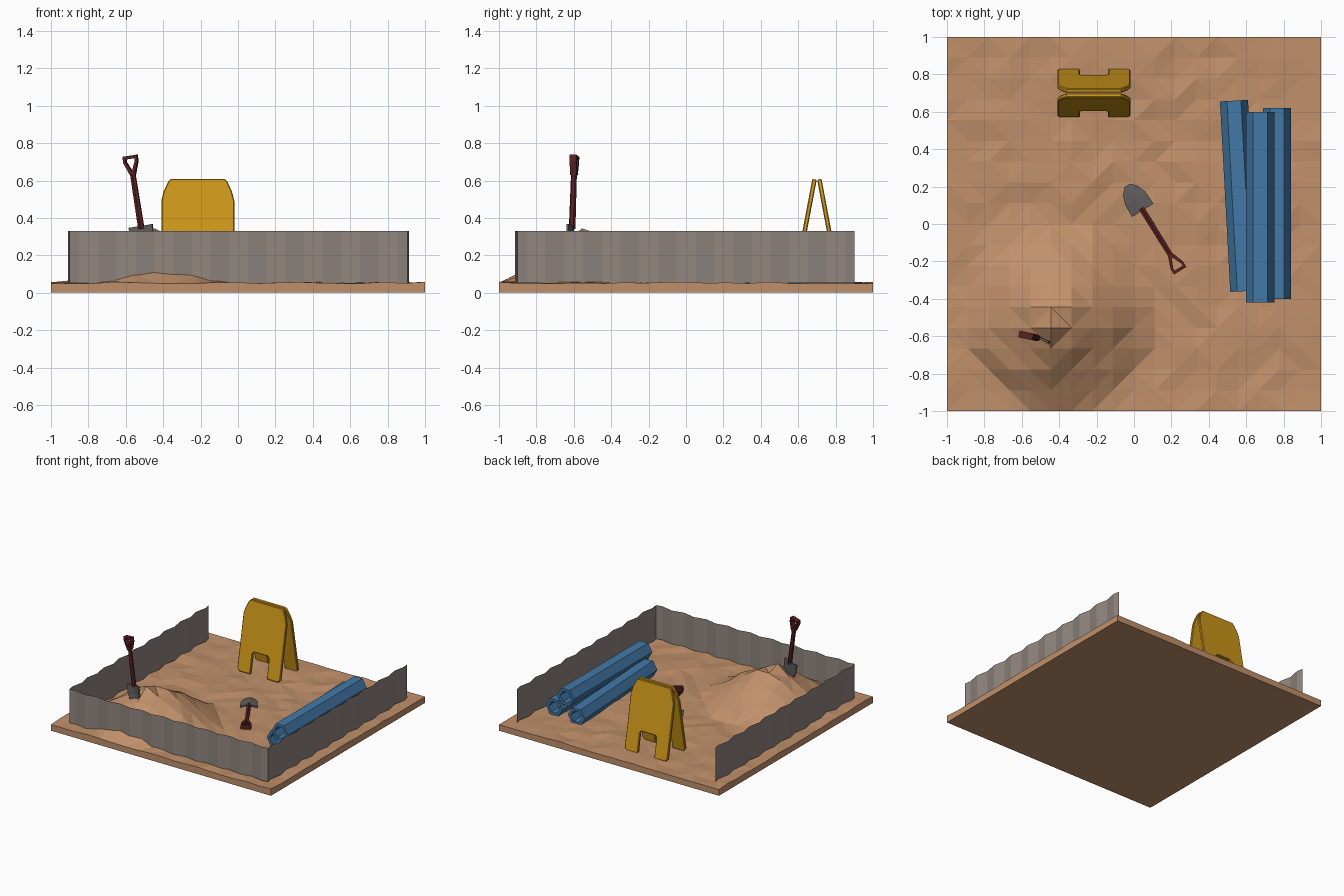
import bpy, bmesh, math, random
from mathutils import Matrix, Vector

if "Cube" in bpy.data.objects:
    bpy.data.objects.remove(bpy.data.objects["Cube"])

random.seed(4)


def material(name, rgb):
    m = bpy.data.materials.new(name)
    m.diffuse_color = (*rgb, 1)
    m.use_nodes = True
    m.node_tree.nodes["Principled BSDF"].inputs["Base Color"].default_value = m.diffuse_color
    return m


SOIL = material("soil", (0.53, 0.28, 0.145))
SHEET = material("sheet_metal", (0.28, 0.235, 0.21))
YELLOW = material("yellow", (0.62, 0.31, 0.01))
BLUE = material("blue", (0.055, 0.19, 0.39))
RED = material("dark_red", (0.1, 0.015, 0.015))
STEEL = material("steel", (0.12, 0.11, 0.11))


def finish(name, bm, mat, matrix=Matrix()):
    bmesh.ops.recalc_face_normals(bm, faces=bm.faces)
    me = bpy.data.meshes.new(name)
    bm.to_mesh(me)
    bm.free()
    me.materials.append(mat)
    ob = bpy.data.objects.new(name, me)
    ob.matrix_world = matrix
    bpy.context.collection.objects.link(ob)
    return ob


def prism(bm, outline, depth):
    """Extrude an (x, z) outline along y, centred."""
    f = bm.faces.new([bm.verts.new((x, -depth / 2, z)) for x, z in outline])
    new = bmesh.ops.extrude_face_region(bm, geom=[f])["geom"]
    bmesh.ops.translate(bm, vec=(0, depth, 0),
                        verts=[v for v in new if isinstance(v, bmesh.types.BMVert)])


def ring(bm, outer, inner, depth):
    """Hollow prism along y between two (x, z) outlines."""
    loops = [[bm.verts.new((x, y, z)) for x, z in pts]
             for pts, y in ((outer, -depth / 2), (outer, depth / 2),
                            (inner, depth / 2), (inner, -depth / 2))]
    n = len(outer)
    for k in range(4):
        a, b = loops[k], loops[(k + 1) % 4]
        for i in range(n):
            j = (i + 1) % n
            bm.faces.new((a[i], a[j], b[j], b[i]))


# Ground slab with rough top and a dirt mound
bm = bmesh.new()
bmesh.ops.create_grid(bm, x_segments=18, y_segments=18, size=1)
for v in bm.verts:
    edge = max(abs(v.co.x), abs(v.co.y)) > 0.99
    r = math.hypot(v.co.x + 0.41, v.co.y + 0.5)
    f = max(0, min(1, 1.1 * (1 - r / 0.5)))
    v.co.z = 0.053 + random.uniform(-0.012, 0.006) + f * (0.28 + random.uniform(-0.02, 0.02))
    if edge:
        v.co.z = max(v.co.z, 0.05) if f == 0 else 0.058
bmesh.ops.triangulate(bm, faces=bm.faces)
rim = [e for e in bm.edges if e.is_boundary]
new = bmesh.ops.extrude_edge_only(bm, edges=rim)["geom"]
for v in new:
    if isinstance(v, bmesh.types.BMVert):
        v.co.z = 0
bmesh.ops.contextual_create(bm, geom=[e for e in new if isinstance(e, bmesh.types.BMEdge)])
finish("ground", bm, SOIL)


# Corrugated sheet fence on three sides
def fence(name, start, end):
    a, b = Vector(start), Vector(end)
    side = Vector((-(b - a).y, (b - a).x)).normalized()
    bm = bmesh.new()
    prev = None
    for i in range(37):
        p = a.lerp(b, i / 36) + side * 0.01 * math.sin(i * math.pi / 2)
        cur = [bm.verts.new((p.x, p.y, z)) for z in (0.053, 0.33)]
        if prev:
            bm.faces.new((prev[0], cur[0], cur[1], prev[1]))
        prev = cur
    finish(name, bm, SHEET)


fence("fence_left", (-0.9, 0.9), (-0.9, -0.9))
fence("fence_front", (-0.9, -0.903), (0.905, -0.903))
fence("fence_right", (0.905, -0.9), (0.905, 0.9))

# Folding warning board: two leaning panels with a notch between the feet
half = [(0.065, 0.0), (0.175, 0.0), (0.195, 0.02), (0.195, 0.45), (0.182, 0.5),
        (0.16, 0.55), (0.145, 0.567)]
notch = [(0.062, 0.175), (0.075, 0.16)]
right = notch + half[:1] + half[1:]
right[2] = (0.075, 0.0)
outline = right + [(-x, z) for x, z in reversed(right)]
for name, y, tilt in (("board_front", 0.582, -10.7), ("board_back", 0.818, 10.7)):
    bm = bmesh.new()
    prism(bm, outline, 0.024)
    ob = finish(name, bm, YELLOW, Matrix.Translation((-0.215, y, 0.05))
                @ Matrix.Rotation(math.radians(tilt), 4, 'X'))
    bev = ob.modifiers.new("bevel", 'BEVEL')
    bev.width, bev.segments = 0.005, 1
    bev.limit_method, bev.angle_limit = 'ANGLE', math.radians(60)


# Stack of hexagonal pipes
def hexagon(r):
    return [(r * math.cos(i * math.pi / 3), r * math.sin(i * math.pi / 3)) for i in range(6)]


for name, loc, turn in (("pipe_left", (0.562, 0.15, 0.109), 3.1),
                        ("pipe_right", (0.765, 0.11, 0.109), 0),
                        ("pipe_top", (0.675, 0.09, 0.21), 0)):
    bm = bmesh.new()
    ring(bm, hexagon(0.075), hexagon(0.05), 1.02)
    finish(name, bm, BLUE, Matrix.Translation(loc)
           @ Matrix.Rotation(math.radians(turn), 4, 'Z'))


# Shovel: tip at the origin, handle along +z
def shovel(prefix, matrix):
    bm = bmesh.new()
    rows = [[bm.verts.new((s * w, 0.016 * (1 - abs(s)) * k, z)) for s in (-1, 0, 1)]
            for z, w, k in ((0, 0.016, 0), (0.03, 0.045, 0.6), (0.08, 0.063, 1), (0.155, 0.066, 1))]
    for a, b in zip(rows, rows[1:]):
        for i in (0, 1):
            bm.faces.new((a[i], a[i + 1], b[i + 1], b[i]))
    ob = finish(prefix + "_blade", bm, STEEL, matrix)
    sol = ob.modifiers.new("thickness", 'SOLIDIFY')
    sol.thickness, sol.offset = 0.012, 0

    bm = bmesh.new()
    bmesh.ops.create_cone(bm, cap_ends=True, segments=6, radius1=0.018, radius2=0.016,
                          depth=0.3, matrix=Matrix.Translation((0, 0.012, 0.29)))
    top = [(0.013, 0.43), (0.039, 0.5), (0.039, 0.535)]
    hole = [(0.003, 0.455), (0.025, 0.505), (0.025, 0.519)]
    outer, inner = (p + [(-x, z) for x, z in reversed(p)] for p in (top, hole))
    grip = bmesh.new()
    ring(grip, outer, inner, 0.036)
    finish(prefix + "_grip", grip, RED, matrix @ Matrix.Translation((0, 0.012, 0)))
    finish(prefix + "_shaft", bm, RED, matrix)


shovel("standing_shovel", Matrix.Translation((-0.498, -0.625, 0.204))
       @ Matrix.Rotation(math.radians(-12), 4, 'Z') @ Matrix.Rotation(math.radians(-9), 4, 'Y'))

lie = Matrix(((0.85, 0, 0.527), (0.527, 0, -0.85), (0, 1, 0))).to_4x4()
shovel("lying_shovel", Matrix.Translation((-0.035, 0.205, 0.064)) @ lie)
